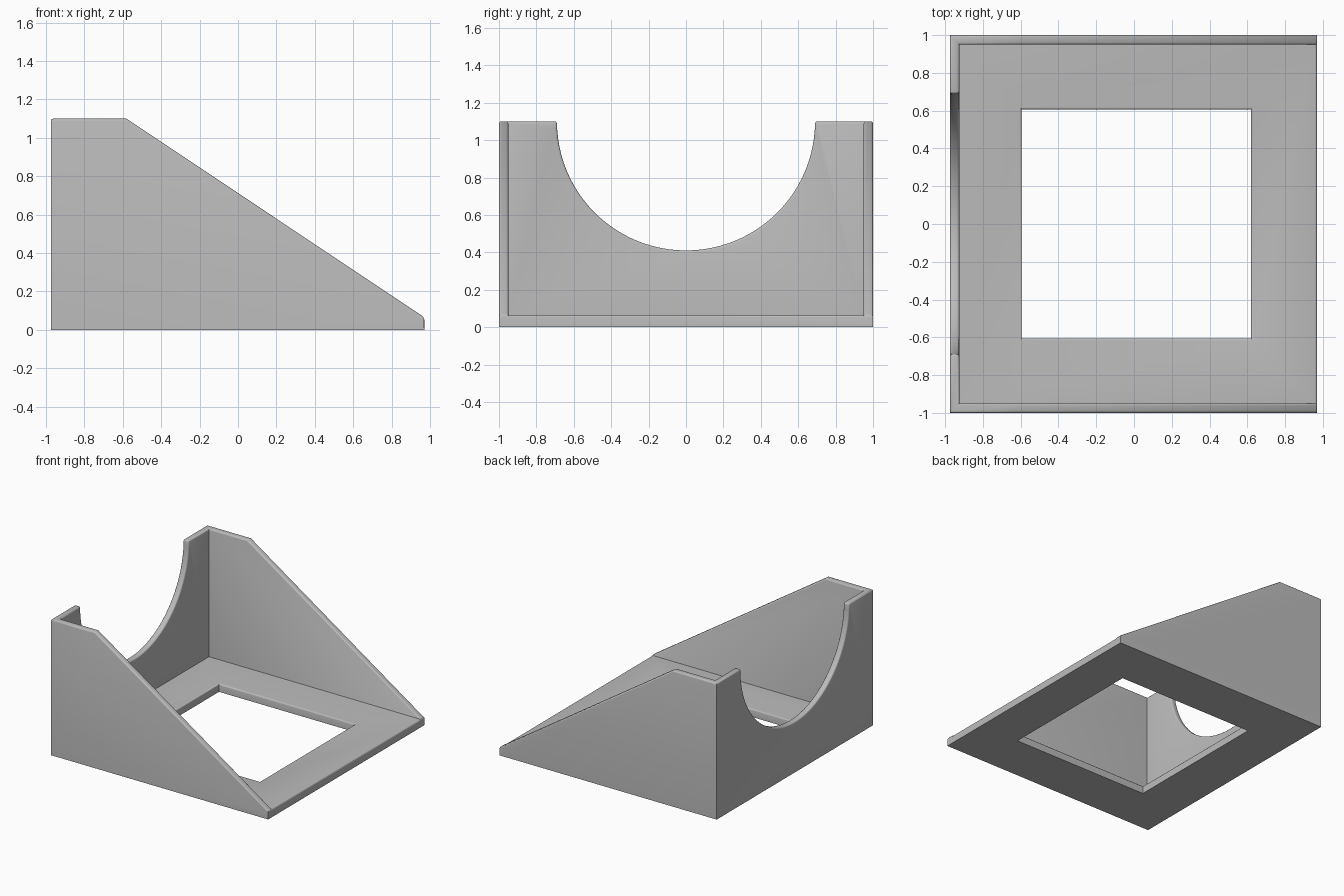
import bpy
import bmesh
from math import sin, cos, pi
from mathutils import Vector

default = bpy.data.objects.get("Cube")
if default:
    bpy.data.objects.remove(default, do_unlink=True)

X0, X1 = -0.975, 0.97      # back wall face and open end
HEIGHT, FLOOR, WALL = 1.1, 0.065, 0.05
NOTCH = 0.69
ROUND = 0.012

gray = bpy.data.materials.new("plain gray")
gray.use_nodes = True
color = (0.5, 0.5, 0.5, 1)
gray.diffuse_color = color
gray.node_tree.nodes["Principled BSDF"].inputs["Base Color"].default_value = color


def prism(name, outline, direction):
    """Closed solid swept from a planar outline along a direction."""
    bm = bmesh.new()
    face = bm.faces.new([bm.verts.new(p) for p in outline])
    swept = bmesh.ops.extrude_face_region(bm, geom=[face], use_keep_orig=True)
    moved = [g for g in swept["geom"] if isinstance(g, bmesh.types.BMVert)]
    bmesh.ops.translate(bm, verts=moved, vec=Vector(direction))
    bmesh.ops.recalc_face_normals(bm, faces=bm.faces)
    mesh = bpy.data.meshes.new(name)
    bm.to_mesh(mesh)
    bm.free()
    mesh.materials.append(gray)
    obj = bpy.data.objects.new(name, mesh)
    bpy.context.collection.objects.link(obj)
    return obj


def box(name, x0, x1, half_y, z0, z1):
    corners = [(x0, -half_y, z0), (x1, -half_y, z0), (x1, half_y, z0), (x0, half_y, z0)]
    return prism(name, corners, (0, 0, z1 - z0))


# Outer wedge silhouette
side = [(X0, 0), (X1, 0), (X1, FLOOR), (-0.58, HEIGHT), (X0, HEIGHT)]
stand = prism("wedge_stand", [(x, -1, z) for x, z in side], (0, 2, 0))

# Cutters: inside cavity, floor window, round notch in the back wall
arc = [pi + pi * i / 48 for i in range(49)]
notch = [(-1.2, NOTCH * cos(a), HEIGHT + NOTCH * sin(a)) for a in arc]
notch += [(-1.2, NOTCH, 1.4), (-1.2, -NOTCH, 1.4)]
cutters = [
    box("cavity_cutter", X0 + WALL, 1.3, 1 - WALL, FLOOR, 1.5),
    box("window_cutter", -0.595, 0.62, 0.607, -0.2, 0.3),
    prism("notch_cutter", notch, (0.5, 0, 0)),
]
for cutter in cutters:
    mod = stand.modifiers.new(cutter.name, 'BOOLEAN')
    mod.operation = 'DIFFERENCE'
    mod.solver = 'EXACT'
    mod.object = cutter
    cutter.hide_render = True

# Bake the cuts, then drop the cutters
bpy.context.view_layer.update()
graph = bpy.context.evaluated_depsgraph_get()
bm = bmesh.new()
bm.from_mesh(bpy.data.meshes.new_from_object(stand.evaluated_get(graph)))
stand.modifiers.clear()
for cutter in cutters:
    bpy.data.objects.remove(cutter, do_unlink=True)

# Round the upper rims only
bmesh.ops.remove_doubles(bm, verts=bm.verts, dist=0.0001)
rims = [e for e in bm.edges
        if len(e.link_faces) == 2 and e.calc_face_angle_signed(0) > 0.7
        and min(v.co.z for v in e.verts) > 0.05]
bmesh.ops.bevel(bm, geom=rims, offset=ROUND, offset_type='OFFSET', segments=3,
                profile=0.5, affect='EDGES', clamp_overlap=False)
for face in bm.faces:
    face.material_index = 0
bm.to_mesh(stand.data)
bm.free()

bpy.ops.object.select_all(action='DESELECT')
stand.select_set(True)
bpy.context.view_layer.objects.active = stand
bpy.ops.object.shade_smooth_by_angle(angle=0.6)
